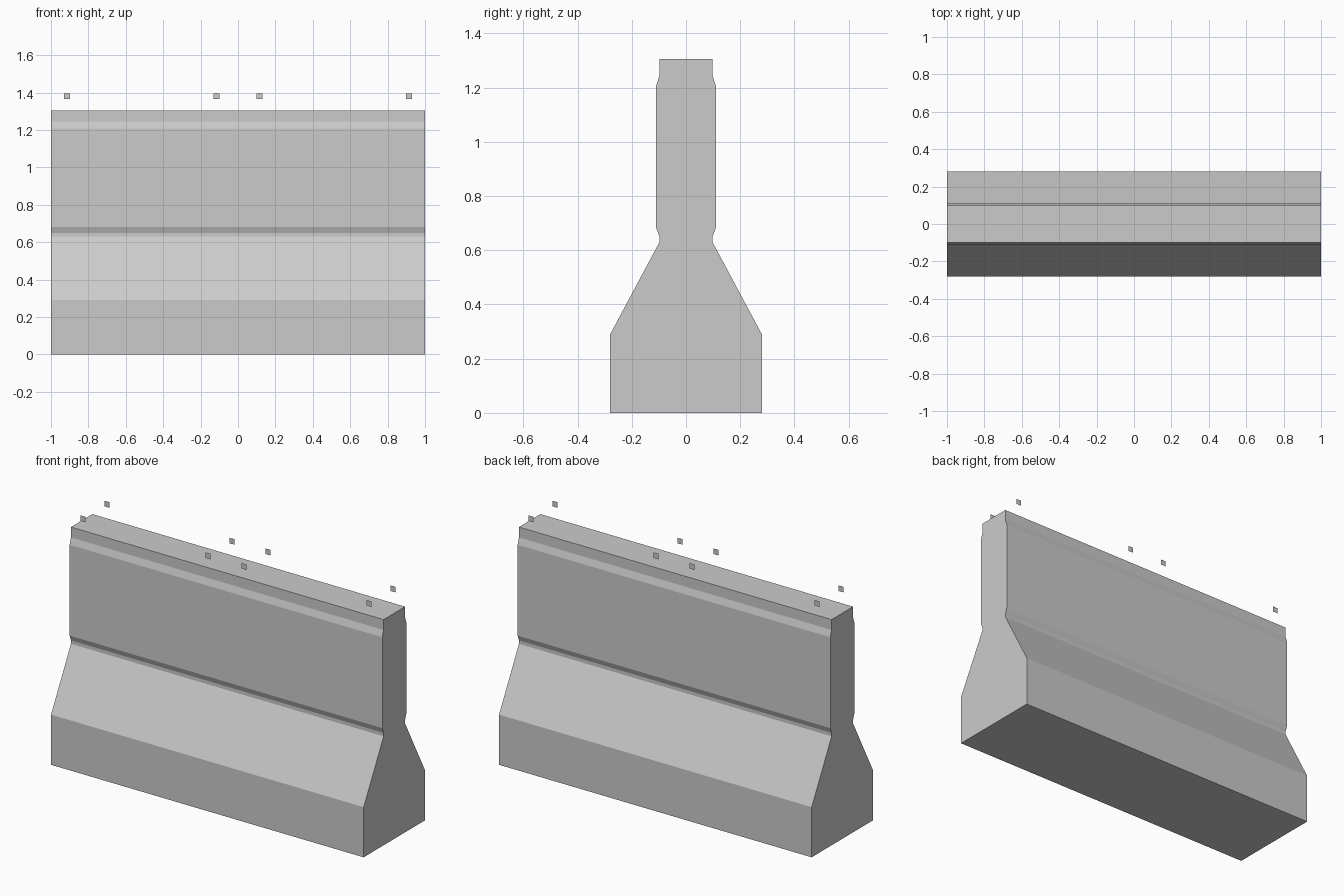
import bpy
import bmesh

cube = bpy.data.objects.get("Cube")
if cube:
    bpy.data.objects.remove(cube, do_unlink=True)

# Single concrete colour
concrete = bpy.data.materials.new("concrete_grey")
concrete.use_nodes = True
GREY = (0.6, 0.6, 0.6, 1)
concrete.diffuse_color = GREY
concrete.node_tree.nodes["Principled BSDF"].inputs["Base Color"].default_value = GREY


def add_object(name, bm):
    mesh = bpy.data.meshes.new(name)
    bm.to_mesh(mesh)
    bm.free()
    mesh.materials.append(concrete)
    obj = bpy.data.objects.new(name, mesh)
    bpy.context.collection.objects.link(obj)
    return obj


def build_barrier():
    # Half profile (y, z), mirrored and extruded along x
    half = [(0.28, 0), (0.28, 0.29), (0.098, 0.63), (0.098, 0.65),
            (0.11, 0.682), (0.11, 1.207), (0.098, 1.245), (0.098, 1.305)]
    outline = half + [(-y, z) for y, z in reversed(half)]
    bm = bmesh.new()
    end = bm.faces.new([bm.verts.new((-1, y, z)) for y, z in outline])
    result = bmesh.ops.extrude_face_region(bm, geom=[end], use_keep_orig=True)
    moved = [v for v in result["geom"] if isinstance(v, bmesh.types.BMVert)]
    bmesh.ops.translate(bm, verts=moved, vec=(2, 0, 0))
    bmesh.ops.recalc_face_normals(bm, faces=bm.faces)
    add_object("barrier_wall", bm)


def build_tab(name, x, side):
    # Flat square marker, facing outward from its side of the wall
    h = 0.016
    corners = [(-h, -h), (h, -h), (h, h), (-h, h)]
    bm = bmesh.new()
    bm.faces.new([bm.verts.new((x - side * dx, side * 0.11, 1.38 + dz))
                  for dx, dz in corners])
    add_object(name, bm)


build_barrier()
for side, label in ((-1, "front"), (1, "back")):
    for i, x in enumerate((-0.915, -0.115, 0.115, 0.915)):
        build_tab(f"{label}_marker_tab_{i + 1}", x, side)
